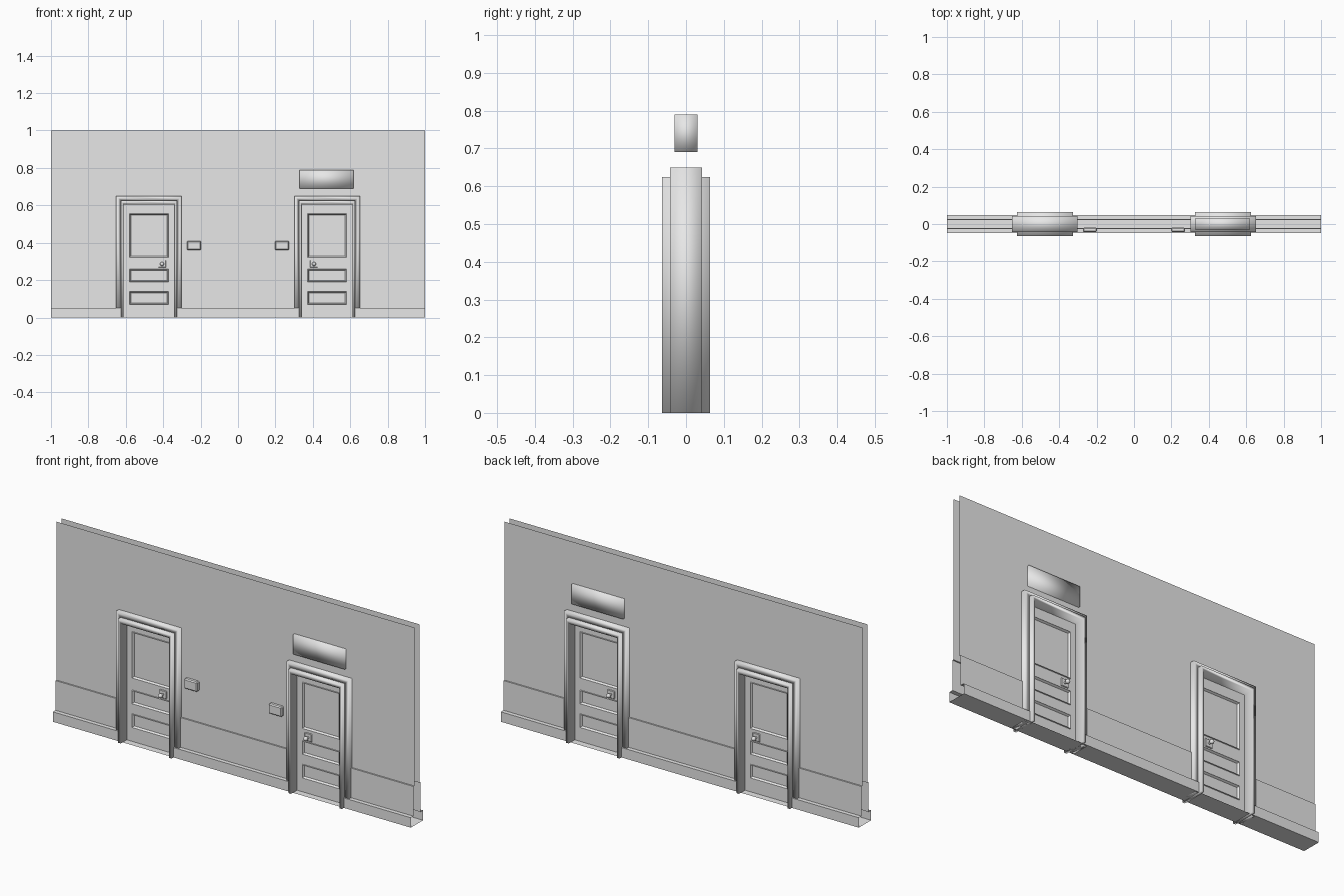
import bpy, bmesh, math
from mathutils import Matrix

cube = bpy.data.objects.get("Cube")
if cube:
    bpy.data.objects.remove(cube)

grey = bpy.data.materials.new("plain_grey")
grey.use_nodes = True
COLOUR = (0.8, 0.8, 0.8, 1)
grey.diffuse_color = COLOUR
grey.node_tree.nodes["Principled BSDF"].inputs["Base Color"].default_value = COLOUR


def finish(name, bm, smooth=False):
    mesh = bpy.data.meshes.new(name)
    for f in bm.faces:
        f.smooth = smooth
    bm.to_mesh(mesh)
    bm.free()
    mesh.materials.append(grey)
    ob = bpy.data.objects.new(name, mesh)
    bpy.context.collection.objects.link(ob)
    return ob


def box(name, x, y, z, smooth=False, bevel=0):
    """Box from (min, max) pairs."""
    bm = bmesh.new()
    size = [b - a for a, b in (x, y, z)]
    mid = [(a + b) / 2 for a, b in (x, y, z)]
    bmesh.ops.create_cube(bm, size=1, matrix=Matrix.Translation(mid) @ Matrix.Diagonal((*size, 1)))
    if bevel:
        bmesh.ops.bevel(bm, geom=bm.edges[:], offset=bevel, segments=1, affect='EDGES')
    return finish(name, bm, smooth)


def strip(name, profile, x0, x1):
    """Open sheet: a (y, z) profile swept along x."""
    bm = bmesh.new()
    rows = [[bm.verts.new((x, y, z)) for y, z in profile] for x in (x0, x1)]
    for i in range(len(profile) - 1):
        bm.faces.new((rows[0][i], rows[0][i + 1], rows[1][i + 1], rows[1][i]))
    return finish(name, bm)


def arch(name, cx, outer, inner, depth):
    """Square door surround; outer and inner are (half width, height)."""
    (a, h), (b, k) = outer, inner
    pts = [(-a, 0), (-a, h), (a, h), (a, 0), (b, 0), (b, k), (-b, k), (-b, 0)]
    bm = bmesh.new()
    face = bm.faces.new([bm.verts.new((cx + x, -depth, z)) for x, z in pts])
    out = bmesh.ops.extrude_face_region(bm, geom=[face])["geom"]
    verts = [v for v in out if isinstance(v, bmesh.types.BMVert)]
    bmesh.ops.translate(bm, verts=verts, vec=(0, 2 * depth, 0))
    bmesh.ops.recalc_face_normals(bm, faces=bm.faces[:])
    return finish(name, bm, True)


def door_face(name, cx, side):
    """One side of a door leaf with three recessed panels."""
    xs = [-0.135, -0.105, 0.105, 0.135]
    zs = [0.01, 0.07, 0.14, 0.19, 0.26, 0.32, 0.555, 0.605]
    bm = bmesh.new()
    grid = [[bm.verts.new((cx + x, side * 0.015, z)) for x in xs] for z in zs]
    panels = []
    for r in range(len(zs) - 1):
        for c in range(len(xs) - 1):
            quad = [grid[r][c], grid[r][c + 1], grid[r + 1][c + 1], grid[r + 1][c]]
            f = bm.faces.new(quad if side < 0 else quad[::-1])
            if c == 1 and r % 2 == 1:
                panels.append(f)
    bm.normal_update()
    bmesh.ops.inset_individual(bm, faces=panels, thickness=0.003, depth=0.004)
    bmesh.ops.inset_individual(bm, faces=panels, thickness=0.008, depth=-0.010)
    bmesh.ops.dissolve_limit(bm, angle_limit=0.01, verts=bm.verts[:], edges=bm.edges[:])
    return finish(name, bm)


def knob(name, x, z, side):
    """Round handle on a short stem."""
    bm = bmesh.new()
    bmesh.ops.create_cone(bm, cap_ends=True, segments=12, radius1=0.006, radius2=0.006, depth=0.02,
                          matrix=Matrix.Translation((x, side * 0.026, z)) @ Matrix.Rotation(math.pi / 2, 4, 'X'))
    bmesh.ops.create_uvsphere(bm, u_segments=16, v_segments=8, radius=0.011,
                              matrix=Matrix.Translation((x, side * 0.039, z)))
    return finish(name, bm, True)


# Wall sheets with stepped dado and skirting, between and above the doors
DOOR_X, HALF = 0.476, 0.15
lo, hi = DOOR_X - HALF, DOOR_X + HALF
for side, label in ((-1, "front"), (1, "back")):
    profile = [(0.021, 1), (0.021, 0.2), (0.028, 0.2), (0.028, 0.05), (0.049, 0.05), (0.049, 0)]
    profile = [(side * y, z) for y, z in profile]
    if side > 0:
        profile.reverse()
    for part, x0, x1 in (("right", -1, -hi), ("middle", -lo, lo), ("left", hi, 1)):
        strip(f"{label}_wall_{part}", profile, x0, x1)
    header = [(side * 0.021, 1), (side * 0.021, 0.625)][::-side]
    for part, x0, x1 in (("right", -hi, -lo), ("left", lo, hi)):
        strip(f"{label}_wall_over_{part}_door", header, x0, x1)
strip("floor", [(-0.049, 0), (0.049, 0)], -1, 1)

# Doors, surrounds, handles and switches, mirrored left and right
for s, label in ((-1, "right"), (1, "left")):
    cx = s * DOOR_X
    arch(f"{label}_outer_casing", cx, (0.175, 0.65), (HALF, 0.625), 0.043)
    arch(f"{label}_inner_casing", cx, (HALF, 0.625), (0.135, 0.605), 0.064)
    kx = s * 0.406
    for side, face in ((-1, "front"), (1, "back")):
        door_face(f"{label}_door_{face}", cx, side)
        box(f"{label}_handle_plate_{face}", (kx - 0.02, kx + 0.02),
            sorted((side * 0.014, side * 0.021)), (0.267, 0.306), bevel=0.002)
        knob(f"{label}_knob_{face}", kx, 0.286, side)
    box(f"{label}_door_bottom", (cx - 0.135, cx + 0.135), (-0.015, 0.015), (0, 0.01))
    wx = s * 0.236
    box(f"{label}_switch", (wx - 0.037, wx + 0.037), (-0.043, -0.020), (0.36, 0.41), bevel=0.005)

# Sign board passing through the wall above the left door
box("sign_board", (0.33, 0.618), (-0.031, 0.031), (0.69, 0.79), smooth=True)
